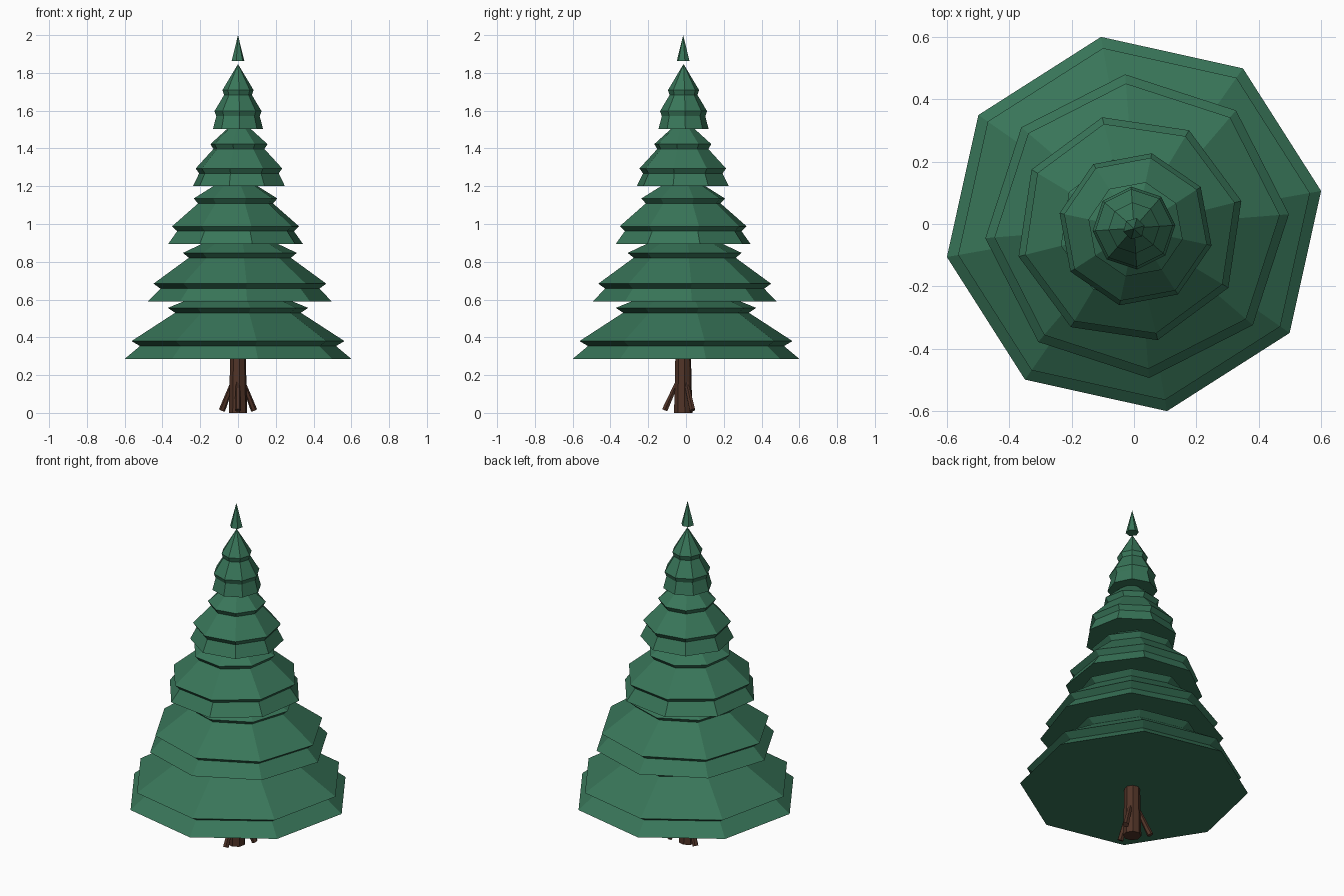
import bpy, bmesh, math
from mathutils import Vector

if "Cube" in bpy.data.objects:
    bpy.data.objects.remove(bpy.data.objects["Cube"])


def material(name, rgb):
    m = bpy.data.materials.new(name)
    m.diffuse_color = (*rgb, 1)
    m.use_nodes = True
    m.node_tree.nodes["Principled BSDF"].inputs["Base Color"].default_value = m.diffuse_color
    return m


green = material("needles", (0.04, 0.18, 0.10))
brown = material("bark", (0.08, 0.033, 0.02))


def lathe(name, profile, sides, turn, centre, mat):
    """Stack polygon rings (radius, z); a zero radius makes a point."""
    bm = bmesh.new()
    rings = []
    for r, z in profile:
        n = sides if r else 1
        rings.append([bm.verts.new((r * math.cos(turn + i * math.tau / sides),
                                    r * math.sin(turn + i * math.tau / sides), z))
                      for i in range(n)])
    for a, b in zip(rings, rings[1:]):
        for i in range(sides):
            j = (i + 1) % sides
            if len(b) == 1:
                bm.faces.new((a[i], a[j], b[0]))
            else:
                bm.faces.new((a[i], a[j], b[j], b[i]))
    bm.faces.new(rings[0][::-1])
    if len(rings[-1]) > 1:
        bm.faces.new(rings[-1])
    mesh = bpy.data.meshes.new(name)
    bm.to_mesh(mesh)
    bm.free()
    mesh.materials.append(mat)
    ob = bpy.data.objects.new(name, mesh)
    ob.location = (*centre, 0)
    bpy.context.collection.objects.link(ob)
    return ob


# Branch tiers: base z, radius, height, second fold height, turn, centre
tiers = [
    (0.286, 0.609, 0.42, 0.270, 10, (0.0, 0.0)),
    (0.590, 0.488, 0.40, 0.257, 4.5, (0.01, -0.007)),
    (0.894, 0.368, 0.38, 0.241, 14, (-0.013, -0.015)),
    (1.200, 0.249, 0.36, 0.223, -12, (0.005, -0.017)),
    (1.503, 0.133, 0.344, 0.206, 4, (0.0, -0.013)),
]
for k, (z, r, h, fold, turn, centre) in enumerate(tiers):
    profile = [(r, z),
               (r * 0.865, z + 0.068), (r * 0.94, z + 0.094),
               (r * 0.555, z + fold - 0.026), (r * 0.62, z + fold),
               (0, z + h)]
    lathe(f"branch_tier_{k + 1}", profile, 8, math.radians(turn), centre, green)

# Tip floating just above the last tier
lathe("tree_tip", [(0.035, 1.862), (0, 2.0)], 6, math.radians(15), (0, -0.015), green)

# Trunk
lathe("trunk", [(0.049, 0), (0.041, 0.34)], 8, math.radians(10), (0, -0.015), brown)

# Three slanted roots
for k in range(3):
    a = math.radians(-90 + 120 * k)
    out = Vector((math.cos(a), math.sin(a), 0))
    foot = out * 0.098 + Vector((0, -0.015, 0.014))
    head = out * 0.03 + Vector((0, -0.015, 0.165))
    root = lathe(f"root_{k + 1}", [(0.017, 0), (0.012, (head - foot).length)],
                 6, 0, (0, 0), brown)
    root.location = foot
    root.rotation_mode = 'QUATERNION'
    root.rotation_quaternion = (head - foot).to_track_quat('Z', 'Y')
